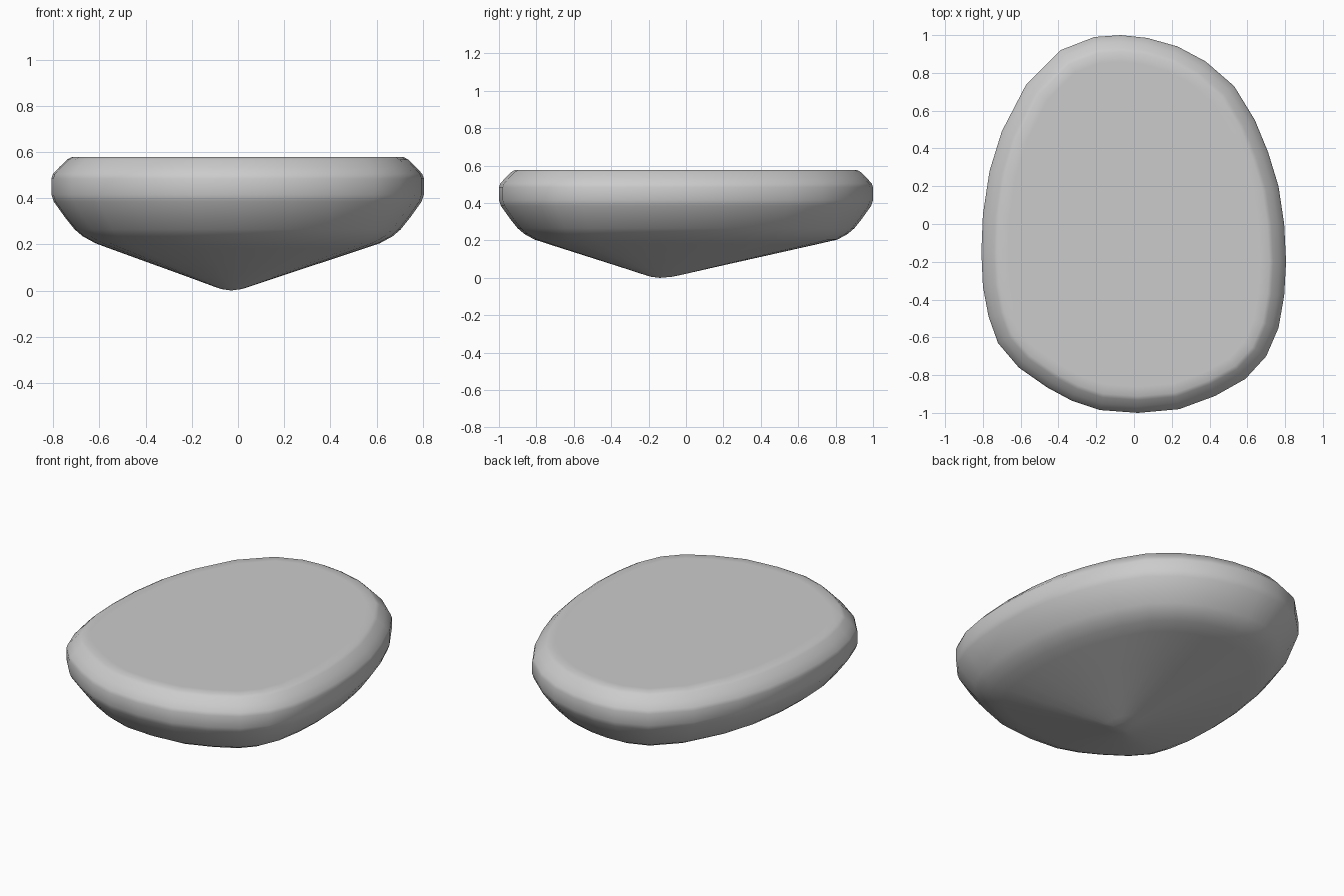
import bpy, bmesh
from mathutils import Vector

if "Cube" in bpy.data.objects:
    bpy.data.objects.remove(bpy.data.objects["Cube"])

# Widest outline of the stone, clockwise from the back
outline = [Vector(p) for p in [
    (-.07, 1.0), (.07, .985), (.23, .94), (.38, .86), (.53, .73), (.64, .55),
    (.71, .38), (.765, .2), (.795, 0), (.805, -.2), (.795, -.38), (.765, -.55),
    (.70, -.70), (.59, -.82), (.43, -.91), (.24, -.98), (.02, -1.0), (-.18, -.985),
    (-.33, -.935), (-.46, -.865), (-.61, -.76), (-.72, -.63), (-.77, -.49),
    (-.80, -.33), (-.808, -.15), (-.80, .05), (-.765, .28), (-.70, .49),
    (-.57, .74), (-.39, .92), (-.21, .99)]]
tip = Vector((-.03, -.14))


def inset(pts, d):
    """Move a closed clockwise outline inwards by d."""
    result = []
    for i, p in enumerate(pts):
        a = (p - pts[i - 1]).normalized()
        b = (pts[(i + 1) % len(pts)] - p).normalized()
        n = Vector((a.y + b.y, -a.x - b.x)).normalized()
        result.append(p + n * d)
    return result


# Rim rings (inset, height) from the flat top down to the lower edge
rim = [(.14, .578), (.088, .578), (.068, .567), (.035, .535), (.007, .505),
       (0, .485), (0, .415), (.01, .385), (.06, .315), (.10, .265),
       (.135, .235), (.19, .205)]
rings = [(inset(outline, d), z) for d, z in rim]

# Underside cone rings (fraction of the way out from the tip, height)
lower = rings[-1][0]
for f, z in [(.9, .183), (.6, .119), (.3, .055), (.13, .018), (.07, .006)]:
    rings.append(([tip.lerp(p, f) for p in lower], z))

# Loft the rings into one closed skin
bm = bmesh.new()
loops = [[bm.verts.new((p.x, p.y, z)) for p in pts] for pts, z in rings]
count = len(outline)
bm.faces.new(loops[0])
for upper, under in zip(loops, loops[1:]):
    for i in range(count):
        j = (i + 1) % count
        bm.faces.new((upper[i], upper[j], under[j], under[i]))
point = bm.verts.new((tip.x, tip.y, 0))
for i in range(count):
    bm.faces.new((loops[-1][i], loops[-1][(i + 1) % count], point))
bmesh.ops.recalc_face_normals(bm, faces=bm.faces)
for face in bm.faces:
    face.smooth = True

mesh = bpy.data.meshes.new("stone")
bm.to_mesh(mesh)
bm.free()
stone = bpy.data.objects.new("stone", mesh)
bpy.context.collection.objects.link(stone)
